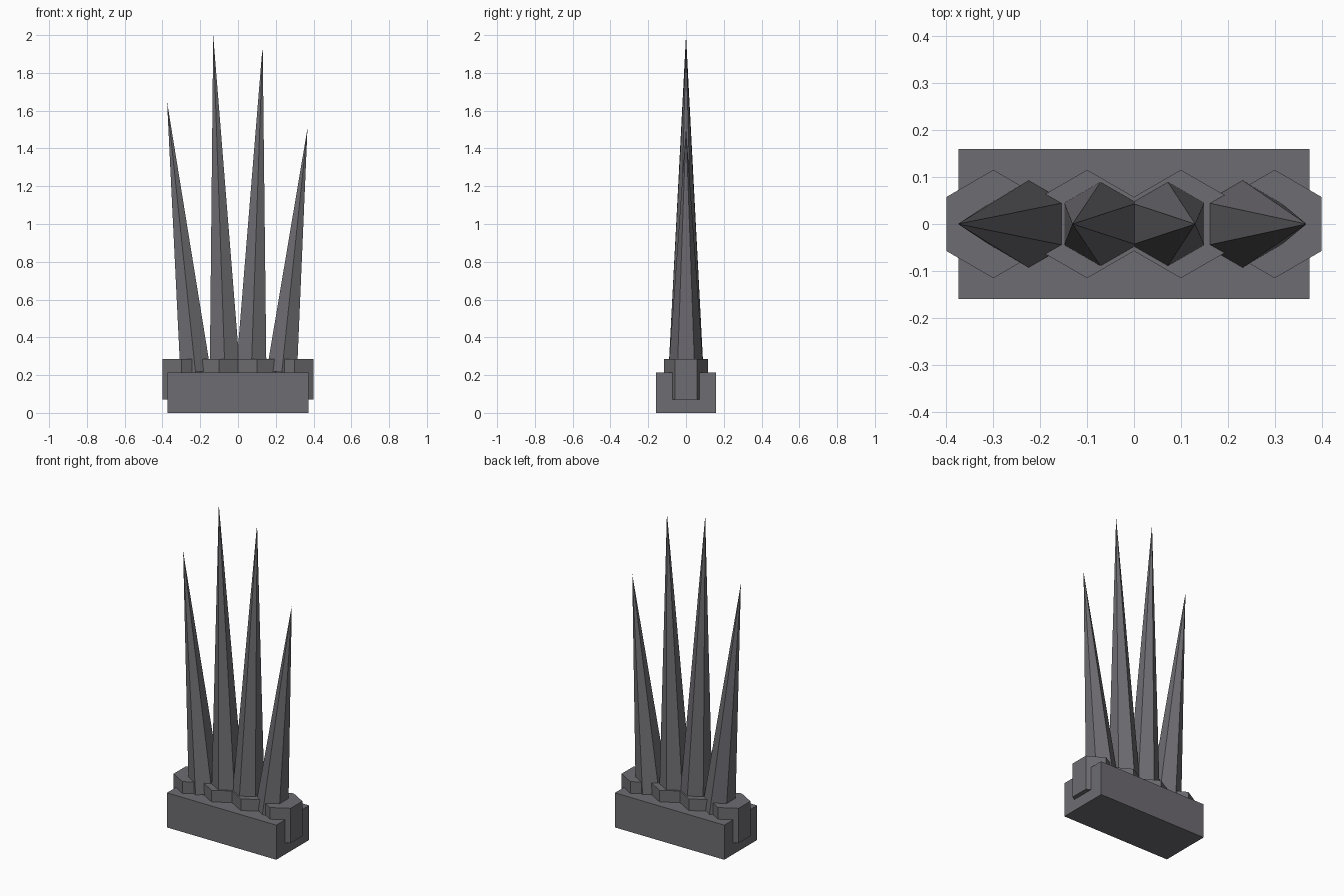
import bpy, bmesh
from math import sin, cos, pi, radians
from mathutils import Matrix

cube = bpy.data.objects.get("Cube")
if cube:
    bpy.data.objects.remove(cube, do_unlink=True)

# One dark grey for every part
grey = bpy.data.materials.new("dark_grey")
grey.use_nodes = True
colour = (0.155, 0.15, 0.165, 1)
grey.diffuse_color = colour
grey.node_tree.nodes["Principled BSDF"].inputs["Base Color"].default_value = colour


def finish(name, bm):
    bmesh.ops.recalc_face_normals(bm, faces=bm.faces)
    mesh = bpy.data.meshes.new(name)
    bm.to_mesh(mesh)
    bm.free()
    mesh.materials.append(grey)
    obj = bpy.data.objects.new(name, mesh)
    bpy.context.collection.objects.link(obj)
    return obj


def hexagon(bm, radius, z=0):
    """Hexagonal face with corners pointing to front and back."""
    corners = [(radius * sin(i * pi / 3), radius * cos(i * pi / 3), z) for i in range(6)]
    return bm.faces.new([bm.verts.new(c) for c in corners])


def socket(name, x, bottom, top):
    bm = bmesh.new()
    face = hexagon(bm, 0.1155, bottom)
    grown = bmesh.ops.extrude_face_region(bm, geom=[face], use_keep_orig=True)
    verts = [g for g in grown["geom"] if isinstance(g, bmesh.types.BMVert)]
    bmesh.ops.translate(bm, verts=verts, vec=(0, 0, top - bottom))
    finish(name, bm).location.x = x


def spike(name, x, length, tilt):
    bm = bmesh.new()
    base = hexagon(bm, 0.093)
    tip = bm.verts.new((0, 0, length))
    for edge in list(base.edges):
        bm.faces.new((*edge.verts, tip))
    # Lean the spike outwards about its foot
    bm.transform(Matrix.Rotation(radians(tilt), 4, "Y"))
    finish(name, bm).location = (x, 0, 0.215)


# Rectangular base block
bm = bmesh.new()
bmesh.ops.create_cube(bm, size=1)
bm.transform(Matrix.Translation((0, 0, 0.107)) @ Matrix.Diagonal((0.748, 0.32, 0.214, 1)))
finish("base_block", bm)

# Row of hexagonal sockets
for i, x in enumerate((-0.3, -0.1, 0.1, 0.3)):
    socket(f"socket_{i + 1}", x, 0.07, 0.286)

# Four leaning spikes: foot position, length, lean
spike("right_outer_spike", -0.225, 1.44, -6)
spike("right_inner_spike", -0.069, 1.786, -2)
spike("left_inner_spike", 0.07, 1.735, 2)
spike("left_outer_spike", 0.232, 1.3, 6)
